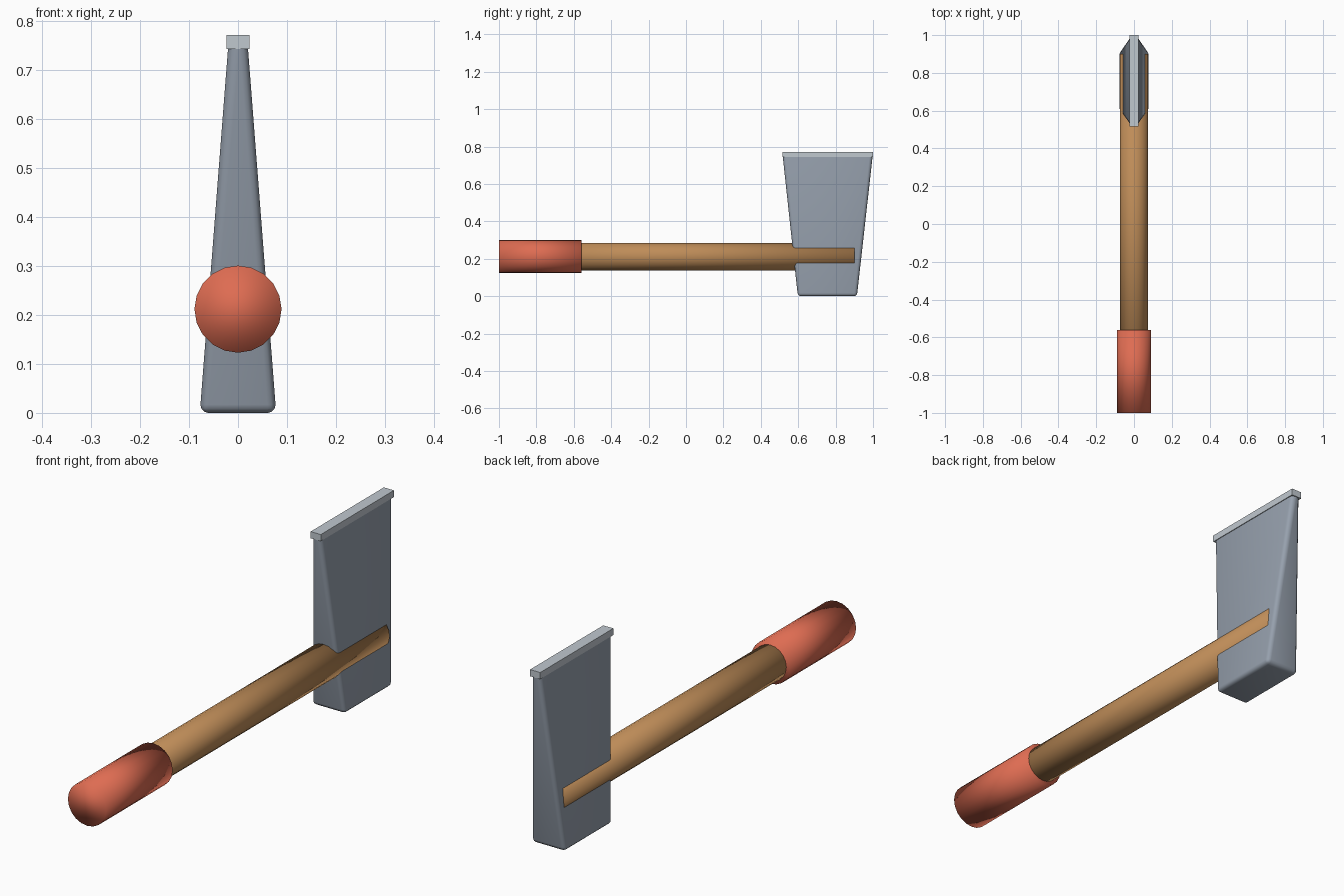
import bpy, bmesh, math

if "Cube" in bpy.data.objects:
    bpy.data.objects.remove(bpy.data.objects["Cube"])


def material(name, rgb):
    """Flat colour given as sRGB 0-255, stored as linear."""
    m = bpy.data.materials.new(name)
    lin = [((c / 255 + 0.055) / 1.055) ** 2.4 for c in rgb]
    m.diffuse_color = (*lin, 1)
    m.use_nodes = True
    m.node_tree.nodes["Principled BSDF"].inputs["Base Color"].default_value = m.diffuse_color
    return m


def rod(name, y0, y1, radius, z, mat):
    """Smooth low-sided cylinder lying along y."""
    bpy.ops.mesh.primitive_cylinder_add(
        vertices=20, radius=radius, depth=y1 - y0,
        location=(0, (y0 + y1) / 2, z), rotation=(math.pi / 2, 0, 0))
    ob = bpy.context.object
    ob.name = name
    ob.data.materials.append(mat)
    bpy.ops.object.shade_smooth()
    return ob


def taper(name, bottom, top, mat, bevel=0):
    """Block between two rectangles, each (half width, y0, y1, z)."""
    bm = bmesh.new()
    rings = [[bm.verts.new(p) for p in
              ((-w, y0, z), (w, y0, z), (w, y1, z), (-w, y1, z))]
             for w, y0, y1, z in (bottom, top)]
    low, high = rings
    bm.faces.new(low[::-1])
    bm.faces.new(high)
    for i in range(4):
        j = (i + 1) % 4
        bm.faces.new((low[i], low[j], high[j], high[i]))
    if bevel:
        # round every edge except those around the top
        edges = [e for e in bm.edges if not all(v in high for v in e.verts)]
        bmesh.ops.bevel(bm, geom=edges, offset=bevel, segments=3,
                        profile=0.5, affect='EDGES', clamp_overlap=True)
    bmesh.ops.recalc_face_normals(bm, faces=bm.faces)
    me = bpy.data.meshes.new(name)
    bm.to_mesh(me)
    bm.free()
    me.materials.append(mat)
    ob = bpy.data.objects.new(name, me)
    bpy.context.collection.objects.link(ob)
    return ob


wood = material("wood", (190, 140, 88))
red = material("red grip", (222, 108, 82))
steel = material("steel", (150, 160, 173))
bright = material("sharpened steel", (192, 200, 207))

# Handle and grip
AXIS_Z = 0.212
rod("handle", -0.98, 0.90, 0.0735, AXIS_Z, wood)
rod("grip", -1.0, -0.56, 0.089, AXIS_Z, red)

# Axe head, wide at the butt and thin at the edge
head = taper("axe_head", (0.078, 0.598, 0.914, 0.0),
             (0.020, 0.517, 0.998, 0.75), steel, bevel=0.017)
bpy.ops.object.select_all(action='DESELECT')
head.select_set(True)
bpy.context.view_layer.objects.active = head
bpy.ops.object.shade_smooth_by_angle(angle=math.radians(35))

# Cutting edge strip
taper("cutting_edge", (0.0235, 0.515, 1.0, 0.744),
      (0.0235, 0.515, 1.0, 0.772), bright)
